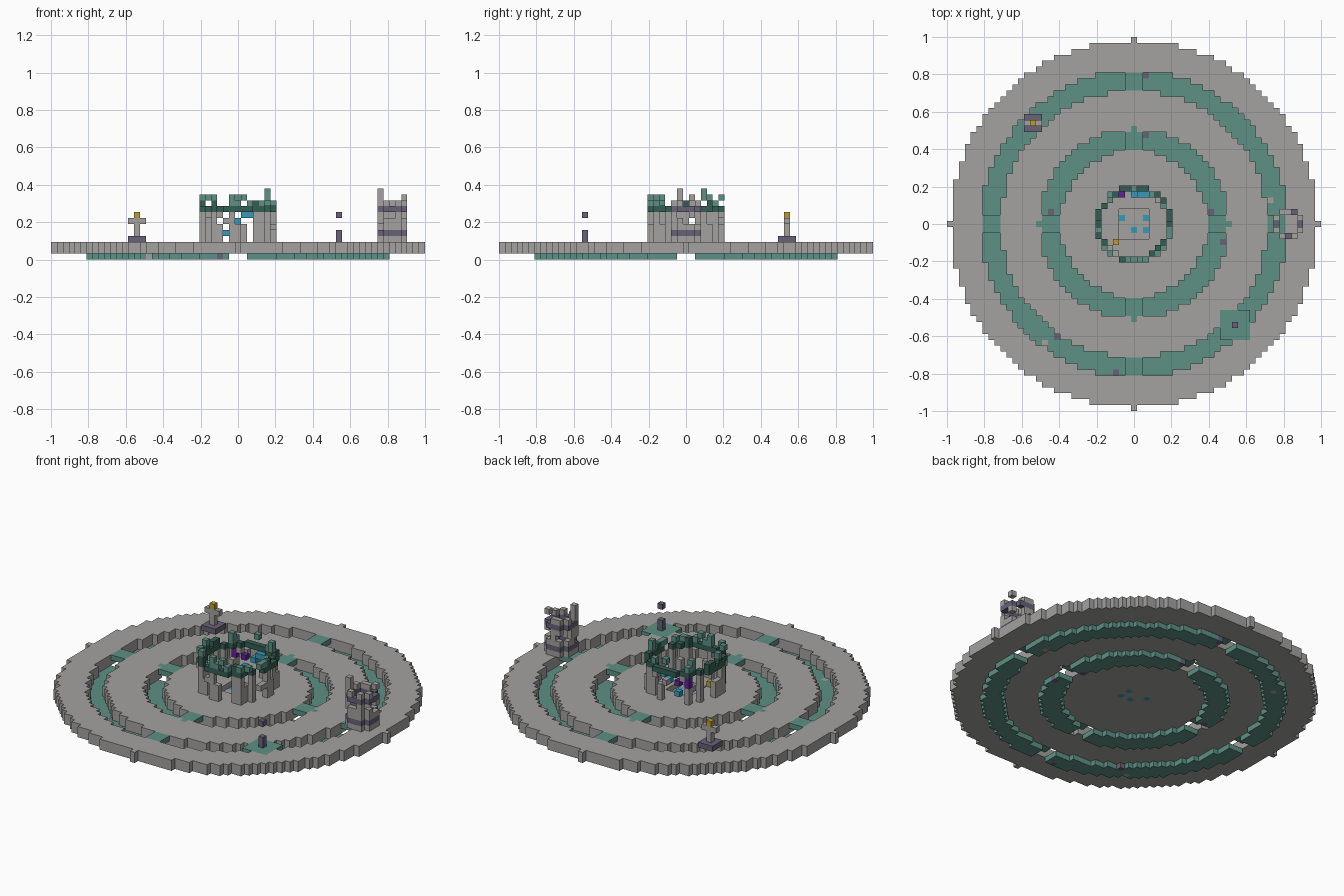
import bpy, bmesh, math, random
from mathutils import Vector

if "Cube" in bpy.data.objects:
    bpy.data.objects.remove(bpy.data.objects["Cube"], do_unlink=True)

U = 2 / 63          # edge length of one block
R = 31              # platform radius in blocks
random.seed(4)

PALETTE = {
    "stone": (0.37, 0.36, 0.35),
    "teal": (0.11, 0.28, 0.235),
    "dark_green": (0.035, 0.11, 0.085),
    "slate_purple": (0.14, 0.12, 0.19),
    "violet": (0.125, 0.015, 0.3),
    "gold": (0.5, 0.33, 0.03),
    "blue": (0.035, 0.33, 0.5),
}
MATS = {}
for label, rgb in PALETTE.items():
    m = bpy.data.materials.new(label)
    m.use_nodes = True
    m.diffuse_color = (*rgb, 1)
    m.node_tree.nodes["Principled BSDF"].inputs["Base Color"].default_value = (*rgb, 1)
    MATS[label] = m

AXES = [Vector(v) for v in ((1, 0, 0), (0, 1, 0), (0, 0, 1))]


def build(name, cells):
    """Make one object from {(x, y, layer): colour}, keeping outer faces only."""
    bm = bmesh.new()
    colours = sorted(set(cells.values()))
    cache = {}

    def vert(p):
        key = tuple(round(c * 2) for c in p)
        if key not in cache:
            cache[key] = bm.verts.new(p * U)
        return cache[key]

    for (x, y, k), colour in cells.items():
        centre = Vector((x, y, k + 0.5))
        for i in range(3):
            for s in (-1, 1):
                n = AXES[i] * s
                if (x + int(n.x), y + int(n.y), k + int(n.z)) in cells:
                    continue
                a, b = AXES[(i + 1) % 3] / 2, AXES[(i + 2) % 3] / 2 * s
                mid = centre + n / 2
                f = bm.faces.new([vert(mid + q) for q in (-a - b, a - b, a + b, b - a)])
                f.material_index = colours.index(colour)
    mesh = bpy.data.meshes.new(name)
    bm.to_mesh(mesh)
    bm.free()
    for c in colours:
        mesh.materials.append(MATS[c])
    ob = bpy.data.objects.new(name, mesh)
    bpy.context.collection.objects.link(ob)
    return ob


def box(xs, ys, ks, colour):
    return {(x, y, k): colour for x in xs for y in ys for k in ks}


def span(a, b):
    return range(a, b + 1)


# Plan of the platform: discs and two ring moats
GRID = [(x, y) for x in span(-R, R) for y in span(-R, R) if math.hypot(x, y) <= R]


def moat(x, y):
    d = math.hypot(x, y)
    return 12.5 < d <= 16 or 22.5 < d <= 25.8


island = box(span(15, 19), span(-19, -15), [2], "teal")
slab = {}
floor = {}
bridges = {}
for x, y in GRID:
    if not moat(x, y):
        slab[x, y, 1] = "stone"
        # Shallow square pit in the middle
        if max(abs(x), abs(y)) > 2 and (x, y, 2) not in island:
            slab[x, y, 2] = "stone"
    elif min(abs(x), abs(y)) <= 1:
        bridges[x, y, 2] = "teal"
    else:
        floor[x, y, 0] = "teal"

# Coloured stones in the moat floor and lamps in the pit
for x, y in ((2, 25), (2, 15), (13, 2), (15, -3), (-14, 2), (-13, -19), (-3, -25)):
    floor[x, y, 0] = "slate_purple"
for x, y in ((-16, 18), (-15, -20), (23, 4)):
    if (x, y, 0) in floor:
        floor[x, y, 0] = "stone"
for x, y in ((-2, 1), (2, 1), (0, -1), (2, -1)):
    slab[x, y, 1] = "blue"

build("platform_slab", slab)
build("moat_floor", floor)
build("axis_bridges", bridges)
build("corner_island", island)

# Central ruined ring of pillars with a green crown
ring = [(x, y) for x, y in GRID if 5.5 <= math.hypot(x, y) < 6.5]
ring.sort(key=lambda c: math.atan2(c[1], c[0]))
pillars, crown = {}, {}
for i, (x, y) in enumerate(ring):
    if random.random() < 0.6:
        pillars.update(box([x], [y], span(3, random.choice((5, 7, 7))), "stone"))
    elif random.random() < 0.5:
        pillars[x, y, random.choice((5, 6, 7))] = "stone"
    if random.random() < 0.85:
        crown[x, y, 8] = "dark_green"
    if random.random() < 0.5:
        crown[x, y, 9] = random.choice(("dark_green", "teal"))
    if random.random() < 0.2:
        crown[x, y, 10] = "teal"
crown[5, 3, 10] = crown[5, 3, 11] = "teal"
crown[0, 6, 10] = "teal"
build("ring_pillars", pillars)
build("ring_crown", crown)

# Bright blocks along the back of the ring
gems = box([-4], [5], span(6, 8), "violet")
gems.update({(-3, 5, 7): "gold", (-2, 5, 6): "violet", (-3, -3, 3): "gold"})
gems.update({(0, 5, 6): "blue", (-2, 5, 4): "blue"})
gems.update(box(span(1, 4), [5], [7], "blue"))
build("bright_blocks", gems)

# Broken round tower on the right rim
tower = {}
for x in span(-2, 2):
    for y in span(-2, 2):
        if not 1.9 < math.hypot(x, y) < 2.5:
            continue
        for k in span(3, 8):
            if k in (4, 8):
                tower[x + 26, y, k] = "slate_purple"
            elif k == 3 or random.random() < 0.75:
                tower[x + 26, y, k] = "stone"
        if random.random() < 0.55:
            tower[x + 26, y, 9] = "stone"
        if abs(x) > 0 and random.random() < 0.4:
            tower[x + 26, y, 10] = "stone"
tower[24, -1, 10] = tower[24, -1, 11] = "stone"
build("broken_tower", tower)

# Pedestal with arms and a gold cap
pedestal = box(span(-18, -16), span(16, 18), [3], "slate_purple")
pedestal.update(box([-17], [17], span(4, 6), "stone"))
pedestal.update(box(span(-18, -16), [17], [6], "stone"))
pedestal[-17, 17, 7] = "gold"
build("gold_pedestal", pedestal)

# Post with a block hovering above it
post = box([17], [-17], (3, 4, 7), "slate_purple")
build("hovering_post", post)
